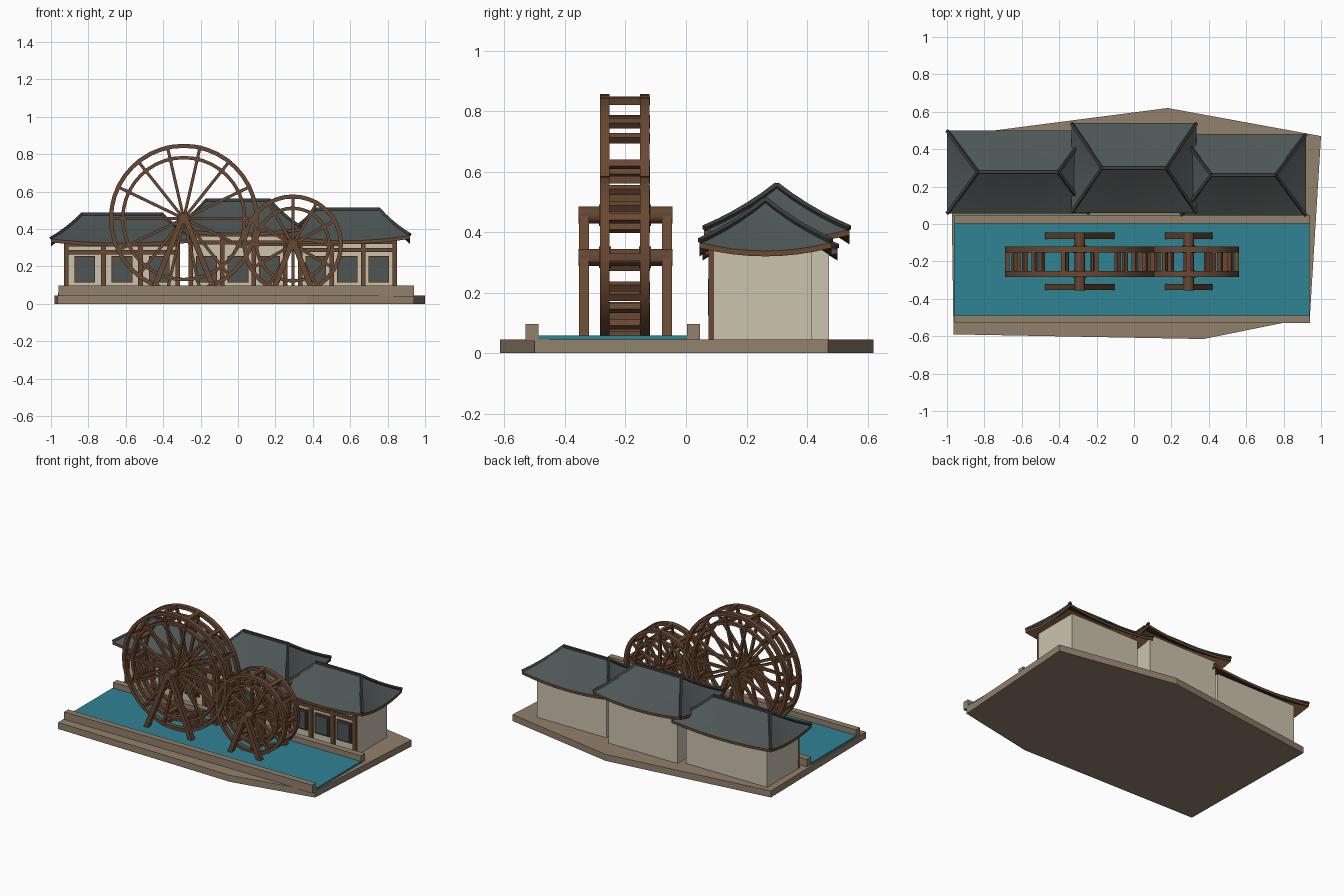
import bpy, bmesh, math
from mathutils import Vector, Matrix

cube = bpy.data.objects.get("Cube")
if cube:
    bpy.data.objects.remove(cube)


def material(name, rgb):
    m = bpy.data.materials.new(name)
    m.use_nodes = True
    m.diffuse_color = (*rgb, 1)
    m.node_tree.nodes["Principled BSDF"].inputs["Base Color"].default_value = (*rgb, 1)
    return m


STONE = material("tan stone", (0.29, 0.22, 0.15))
WATER = material("blue water", (0.03, 0.23, 0.30))
PLASTER = material("cream plaster", (0.60, 0.55, 0.43))
WOOD = material("brown wood", (0.14, 0.065, 0.032))
SLATE = material("grey roof slate", (0.075, 0.095, 0.092))
RIDGE = material("dark ridge tile", (0.045, 0.05, 0.05))


def finish(bm, name, *mats, smooth=False):
    bmesh.ops.recalc_face_normals(bm, faces=bm.faces)
    mesh = bpy.data.meshes.new(name)
    bm.to_mesh(mesh)
    bm.free()
    ob = bpy.data.objects.new(name, mesh)
    bpy.context.collection.objects.link(ob)
    for m in mats:
        mesh.materials.append(m)
    if smooth:
        bpy.ops.object.select_all(action="DESELECT")
        ob.select_set(True)
        bpy.context.view_layer.objects.active = ob
        bpy.ops.object.shade_smooth_by_angle(angle=math.radians(30))
    return ob


def add_box(bm, lo, hi):
    lo, hi = Vector(lo), Vector(hi)
    size = Matrix.Diagonal((*(hi - lo), 1))
    bmesh.ops.create_cube(bm, size=1, matrix=Matrix.Translation((lo + hi) / 2) @ size)


def add_beam(bm, p, q, width, depth):
    """Rectangular bar from p to q; depth is measured along y where possible."""
    p, q = Vector(p), Vector(q)
    z = (q - p).normalized()
    side = Vector((0, 1, 0)) if abs(z.y) < 0.9 else Vector((0, 0, 1))
    x = side.cross(z).normalized()
    y = z.cross(x)
    rot = Matrix((x, y, z)).transposed().to_4x4()
    size = Matrix.Diagonal((width, depth, (q - p).length, 1))
    bmesh.ops.create_cube(bm, size=1, matrix=Matrix.Translation((p + q) / 2) @ rot @ size)


def add_ring(bm, cx, cy, cz, outer, inner, depth, segments=40):
    loops = []
    for i in range(segments):
        a = math.tau * i / segments
        loops.append([bm.verts.new((cx + r * math.cos(a), cy + s * depth / 2, cz + r * math.sin(a)))
                      for r, s in ((outer, -1), (outer, 1), (inner, 1), (inner, -1))])
    for i, a in enumerate(loops):
        b = loops[(i + 1) % segments]
        for k in range(4):
            bm.faces.new((a[k], a[(k + 1) % 4], b[(k + 1) % 4], b[k]))


def add_cylinder(bm, cx, cy, cz, radius, length):
    mat = Matrix.Translation((cx, cy, cz)) @ Matrix.Rotation(math.pi / 2, 4, "X")
    bmesh.ops.create_cone(bm, cap_ends=True, segments=12, radius1=radius, radius2=radius,
                          depth=length, matrix=mat)


def box(name, lo, hi, mat):
    bm = bmesh.new()
    add_box(bm, lo, hi)
    finish(bm, name, mat)


# Ground slab, channel curbs and water
outline = [(-0.965, -0.59), (0.37, -0.615), (0.94, -0.5), (1.0, 0.47), (0.18, 0.62), (-0.98, 0.47)]
bm = bmesh.new()
base = bm.faces.new([bm.verts.new((x, y, 0)) for x, y in outline])
top = bmesh.ops.extrude_face_region(bm, geom=[base])["geom"]
bmesh.ops.translate(bm, vec=(0, 0, 0.045), verts=[v for v in top if isinstance(v, bmesh.types.BMVert)])
finish(bm, "ground_slab", STONE)
box("front_curb", (-0.96, -0.53, 0.04), (0.94, -0.488, 0.097), STONE)
box("back_curb", (-0.96, 0.003, 0.04), (0.94, 0.047, 0.097), STONE)
box("water", (-0.963, -0.489, 0.03), (0.938, 0.004, 0.058), WATER)


def roof(name, cx, hx, y0, y1, eave, lift, top):
    """Hipped roof with upturned corners, a wooden soffit and ridge bars."""
    cy, hy, run = (y0 + y1) / 2, (y1 - y0) / 2, 0.165
    corners = [(-1, -1), (1, -1), (1, 1), (-1, 1)]
    n, rows = 8, 5

    def point(side, s, t):
        (ax, ay), (bx, by) = corners[side], corners[(side + 1) % 4]
        u, v = ax + (bx - ax) * s, ay + (by - ay) * s
        z = eave + (top - eave) * (0.85 * t + 0.15 * t * t) + lift * (2 * s - 1) ** 2 * (1 - t) ** 1.5
        return Vector((cx + u * (hx - run * t), cy + v * hy * (1 - t), z))

    bm = bmesh.new()
    for drop, mat in ((0, 0), (0.018, 1)):
        for side in range(4):
            grid = [[bm.verts.new(point(side, i / n, j / rows) - Vector((0, 0, drop)))
                     for i in range(n + 1)] for j in range(rows + 1)]
            for j in range(rows):
                for i in range(n):
                    quad = (grid[j][i], grid[j][i + 1], grid[j + 1][i + 1], grid[j + 1][i])
                    bm.faces.new(quad).material_index = mat
    # wooden fascia around the eave
    for side in range(4):
        for i in range(n):
            a, b = point(side, i / n, 0), point(side, (i + 1) / n, 0)
            down = Vector((0, 0, 0.018))
            bm.faces.new([bm.verts.new(p) for p in (a, a - down, b - down, b)]).material_index = 1
    bmesh.ops.remove_doubles(bm, verts=bm.verts, dist=0.0005)
    finish(bm, name + "_roof", SLATE, WOOD, smooth=True)

    bm = bmesh.new()
    up = Vector((0, 0, 0.005))
    for side in range(4):
        path = [point(side, 0, j / rows) + up for j in range(rows + 1)]
        for a, b in zip(path, path[1:]):
            add_beam(bm, a, b, 0.015, 0.015)
    add_beam(bm, (cx - hx + run, cy, top + 0.005), (cx + hx - run, cy, top + 0.005), 0.015, 0.015)
    finish(bm, name + "_roof_ridges", RIDGE)


def house(name, cx, hx, y0, y1, roof_y0, roof_y1, eave, lift, top):
    x0, x1 = cx - hx, cx + hx
    wall_top = eave + 0.01
    box(name + "_walls", (x0, y0, 0.04), (x1, y1, wall_top), PLASTER)
    roof(name, cx, hx + 0.07, roof_y0, roof_y1, eave, lift, top)
    # front timber frame, window frames and panes
    frame, panes = bmesh.new(), bmesh.new()
    bay = (2 * hx - 0.025) / 3
    for i in range(4):
        px = x0 + 0.0125 + bay * i
        add_box(frame, (px - 0.0125, y0 - 0.018, 0.04), (px + 0.0125, y0 + 0.006, wall_top))
        if i < 3:
            wx = px + bay / 2
            add_box(frame, (wx - 0.055, y0 - 0.012, 0.115), (wx + 0.055, y0 + 0.004, 0.255))
            add_box(panes, (wx - 0.046, y0 - 0.02, 0.125), (wx + 0.046, y0 - 0.011, 0.245))
    for z in (eave - 0.06, eave - 0.018):
        add_box(frame, (x0, y0 - 0.014, z), (x1, y0 + 0.005, z + 0.022))
    finish(frame, name + "_timber_frame", WOOD)
    finish(panes, name + "_window_panes", SLATE)


house("right_house", -0.62, 0.31, 0.105, 0.44, 0.055, 0.5, 0.325, 0.022, 0.475)
house("middle_house", 0, 0.265, 0.11, 0.472, 0.06, 0.54, 0.378, 0.03, 0.55)
house("left_house", 0.585, 0.265, 0.093, 0.415, 0.045, 0.48, 0.338, 0.028, 0.502)


def water_wheel(name, cx, radius, cz, spokes, spread):
    cy, rims = -0.202, (-0.268, -0.136)
    inner = radius - 0.065
    bm = bmesh.new()
    for y in rims:
        add_ring(bm, cx, y, cz, radius, radius - 0.022, 0.032)
        add_ring(bm, cx, y, cz, inner, inner - 0.018, 0.026)
        add_cylinder(bm, cx, y, cz, 0.036, 0.04)
    for i in range(spokes):
        a = math.tau * i / spokes
        ray = Vector((math.cos(a), 0, math.sin(a)))
        for y in rims:
            hub = Vector((cx, y, cz))
            add_beam(bm, hub + ray * 0.02, hub + ray * (radius - 0.01), 0.016, 0.02)
        # cross slats joining the two rims
        for r in (radius - 0.012, inner - 0.01):
            c = Vector((cx, cy, cz)) + ray * r
            slat = Matrix.Translation(c) @ Matrix.Rotation(-a, 4, "Y") @ Matrix.Diagonal((0.024, 0.165, 0.024, 1))
            bmesh.ops.create_cube(bm, size=1, matrix=slat)
    finish(bm, name, WOOD, smooth=True)

    # axle and splayed trestles
    bm = bmesh.new()
    add_cylinder(bm, cx, -0.2, cz, 0.028, 0.31)
    finish(bm, name + "_axle", WOOD, smooth=True)
    bm = bmesh.new()
    for y in (-0.337, -0.063):
        for s in (-1, 1):
            add_beam(bm, (cx + s * spread, y, 0.045), (cx + s * 0.008, y, cz + 0.005), 0.03, 0.034)
    finish(bm, name + "_trestles", WOOD)


water_wheel("large_wheel", -0.29, 0.4, 0.456, 14, 0.175)
water_wheel("small_wheel", 0.293, 0.268, 0.317, 12, 0.115)
